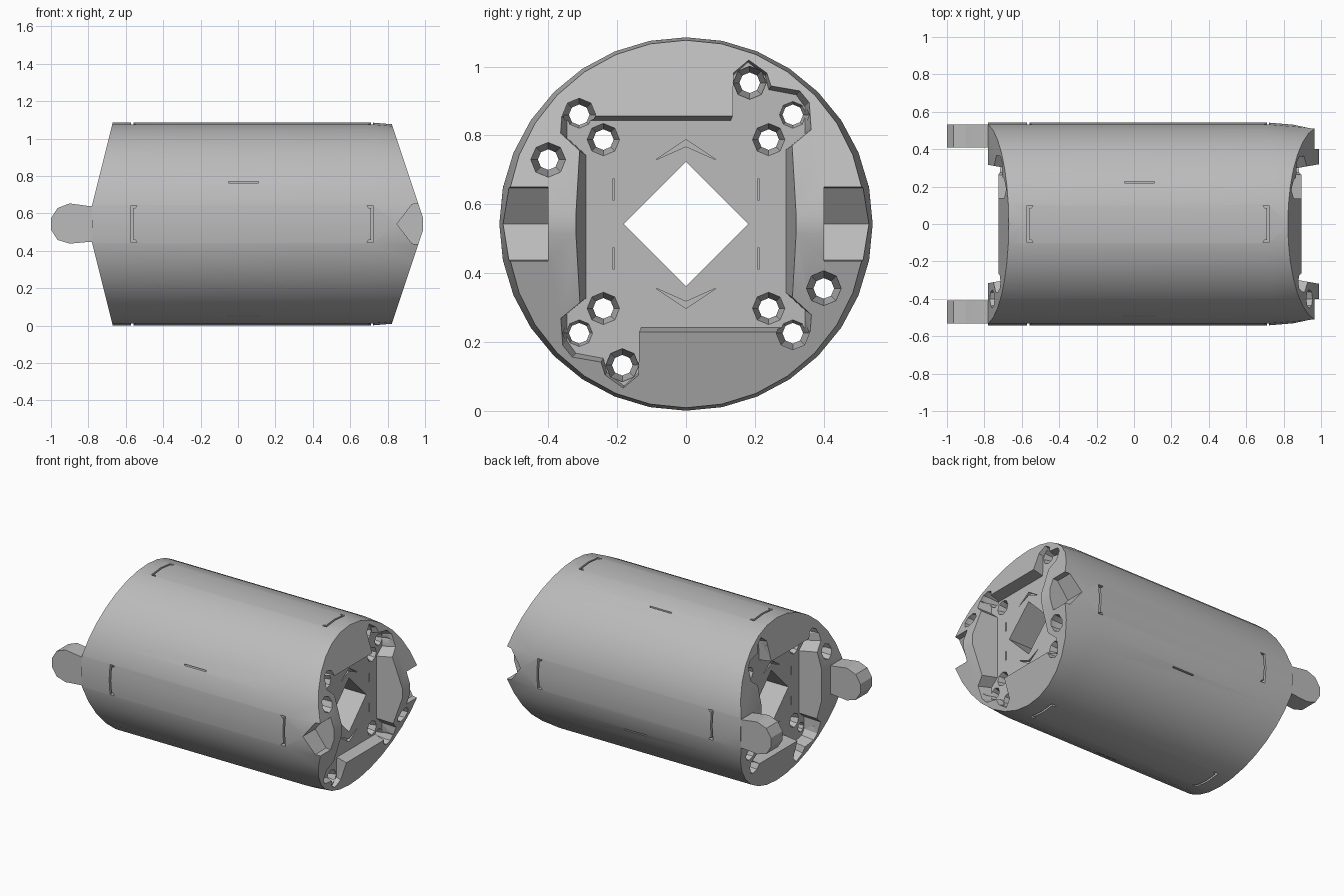
import bpy, bmesh, math

if "Cube" in bpy.data.objects:
    bpy.data.objects.remove(bpy.data.objects["Cube"])

C = 0.543          # height of the long axis
R = 0.542          # barrel radius
FLOOR = {1: 0.82, -1: -0.63}   # pocket floors at both ends

grey = bpy.data.materials.new("grey_metal")
grey.diffuse_color = (0.5, 0.5, 0.5, 1)
grey.use_nodes = True
grey.node_tree.nodes["Principled BSDF"].inputs["Base Color"].default_value = grey.diffuse_color


def loft(name, rings, bm=None):
    """Closed solid through rings with equal point counts; returns an object unless bm is given."""
    own = bm is None
    bm = bm or bmesh.new()
    vs = [[bm.verts.new(p) for p in ring] for ring in rings]
    n = len(rings[0])
    fs = [bm.faces.new(vs[0]), bm.faces.new(vs[-1])]
    for a, b in zip(vs, vs[1:]):
        for i in range(n):
            j = (i + 1) % n
            fs.append(bm.faces.new((a[i], a[j], b[j], b[i])))
    bmesh.ops.recalc_face_normals(bm, faces=fs)
    if own:
        return finish(name, bm)


def finish(name, bm):
    me = bpy.data.meshes.new(name)
    bm.to_mesh(me)
    bm.free()
    ob = bpy.data.objects.new(name, me)
    bpy.context.collection.objects.link(ob)
    me.materials.append(grey)
    return ob


def circle(x, r, n, y=0, z=0):
    return [(x, y + r * math.cos(math.tau * i / n), C + z + r * math.sin(math.tau * i / n))
            for i in range(n)]


def section(x, pts, s=1):
    return [(x, y * s, C + z * s) for y, z in pts]


def boolean(ob, cutter, op='DIFFERENCE'):
    m = ob.modifiers.new("cut", 'BOOLEAN')
    m.operation, m.object, m.solver = op, cutter, 'EXACT'
    bpy.context.view_layer.objects.active = ob
    bpy.ops.object.modifier_apply(modifier=m.name)
    bpy.data.objects.remove(cutter)


def box(bm, x0, x1, y0, y1, z0, z1, turn=0):
    """Box turned about the long axis."""
    c, s = math.cos(turn), math.sin(turn)
    rings = [[(x, y * c - z * s, C + y * s + z * c)
              for y, z in ((y0, z0), (y1, z0), (y1, z1), (y0, z1))] for x in (x0, x1)]
    loft("", rings, bm)


# Barrel, tapered slightly at the right, with wedge-shaped ends
barrel = loft("barrel", [circle(-0.9, R, 32), circle(0.72, R, 32), circle(1.02, R - 0.025, 32)])
side = [(-0.78, 0.1), (-0.655, 0.6), (0.8, 0.6), (0.99, 0.03),
        (0.99, -0.03), (0.8, -0.6), (-0.655, -0.6), (-0.78, -0.1)]
boolean(barrel, loft("wedge", [[(x, y, C + z) for x, z in side] for y in (-0.7, 0.7)]), 'INTERSECT')

# End pockets: half outline repeated by a half turn
half = [(-0.29, 0.20), (-0.345, 0.25), (-0.345, 0.30), (-0.30, 0.30), (0.13, 0.30), (0.135, 0.43),
        (0.18, 0.47), (0.23, 0.43), (0.24, 0.39), (0.32, 0.375), (0.345, 0.34),
        (0.345, 0.26), (0.29, 0.215)]
outline = half + [(-y, -z) for y, z in half]
for s, floor in FLOOR.items():
    boolean(barrel, loft("pocket", [section(floor, outline), section(floor + s * 0.3, outline, 1.18)]))

# Diamond shaft through the whole barrel
diamond = [(0.18, 0), (0, 0.18), (-0.18, 0), (0, -0.18)]
boolean(barrel, loft("shaft", [section(-1.2, diamond), section(1.2, diamond)]))

# Countersunk bolt holes running from end to end
holes = [(0.185, 0.41), (0.31, 0.317), (0.24, 0.245), (-0.31, 0.317), (-0.24, 0.245), (-0.40, 0.187)]
bm = bmesh.new()
for y, z in holes + [(-y, -z) for y, z in holes]:
    inside = abs(y) < 0.25 and abs(z) < 0.3
    right = FLOOR[1] if inside else 0.99 - 0.33 * abs(z) - 0.04
    left = FLOOR[-1] if inside else -0.805 + 0.25 * abs(z) + 0.04
    if inside:
        prof = [(left - 0.05, 0.047), (left, 0.047), (left + 0.06, 0.03),
                (right - 0.06, 0.03), (right, 0.047), (right + 0.05, 0.047)]
    else:
        prof = [(-1.1, 0.058 if abs(y) > 0.35 else 0.048), (left, 0.048), (left + 0.05, 0.03),
                (right - 0.05, 0.03), (right, 0.048), (1.1, 0.058 if abs(y) > 0.35 else 0.048)]
    loft("", [circle(x, r, 8, y, z) for x, r in prof], bm)
boolean(barrel, finish("bolt_holes", bm))

# V-shaped sockets on both sides of the right end
vee = [(0.85, 0), (0.93, 0.105), (1.1, 0.12), (1.1, -0.12), (0.93, -0.105)]
for s in (1, -1):
    boolean(barrel, loft("socket", [[(x, s * y, C + z) for x, z in vee] for y in (0.40, 0.7)]))

# Bracket grooves and short slits on the four quarters
bm = bmesh.new()
for k in range(4):
    t = k * math.pi / 2
    for x, d in ((-0.572, 1), (0.722, -1)):
        spine = [(x, -0.1), (x + d * 0.035, -0.1), (x + d * 0.022, -0.085), (x + d * 0.012, -0.085),
                 (x + d * 0.012, 0.085), (x + d * 0.022, 0.085), (x + d * 0.035, 0.1), (x, 0.1)]
        c, s = math.cos(t), math.sin(t)
        loft("", [[(px, -r * c - w * s, C - r * s + w * c) for px, w in spine]
                  for r in (0.505, 0.6)], bm)
    box(bm, -0.05, 0.11, -0.6, -0.47, 0.219, 0.227, -t)
boolean(barrel, finish("grooves", bm))

# Chevron and bracket marks on the pocket floors
bm = bmesh.new()
chevron = [(0, 0.245), (0.09, 0.185), (0, 0.225), (-0.09, 0.185)]
for floor in FLOOR.values():
    for s in (1, -1):
        loft("", [section(floor + d, [(y, s * z) for y, z in chevron]) for d in (-0.02, 0.02)], bm)
        for h in (1, -1):
            z0, z1 = sorted((h * 0.07, h * 0.13))
            y0, y1 = sorted((s * 0.207, s * 0.213))
            box(bm, floor - 0.02, floor + 0.02, y0, y1, z0, z1)
boolean(barrel, finish("floor_marks", bm))

# Locking tabs on both sides of the left end
tab = [(-0.70, 0.095), (-0.79, 0.095), (-0.90, 0.11), (-0.965, 0.085), (-1.0, 0.03),
       (-1.0, -0.03), (-0.965, -0.085), (-0.90, -0.105), (-0.79, -0.095), (-0.70, -0.095)]
for s, name in ((1, "back_tab"), (-1, "front_tab")):
    loft(name, [[(x, s * y, C + z) for x, z in tab] for y in (0.41, 0.532)])

# Smooth the barrel, keep cut edges crisp
for ob in bpy.context.scene.objects:
    ob.select_set(True)
bpy.context.view_layer.objects.active = barrel
bpy.ops.object.shade_smooth_by_angle(angle=math.radians(25))
